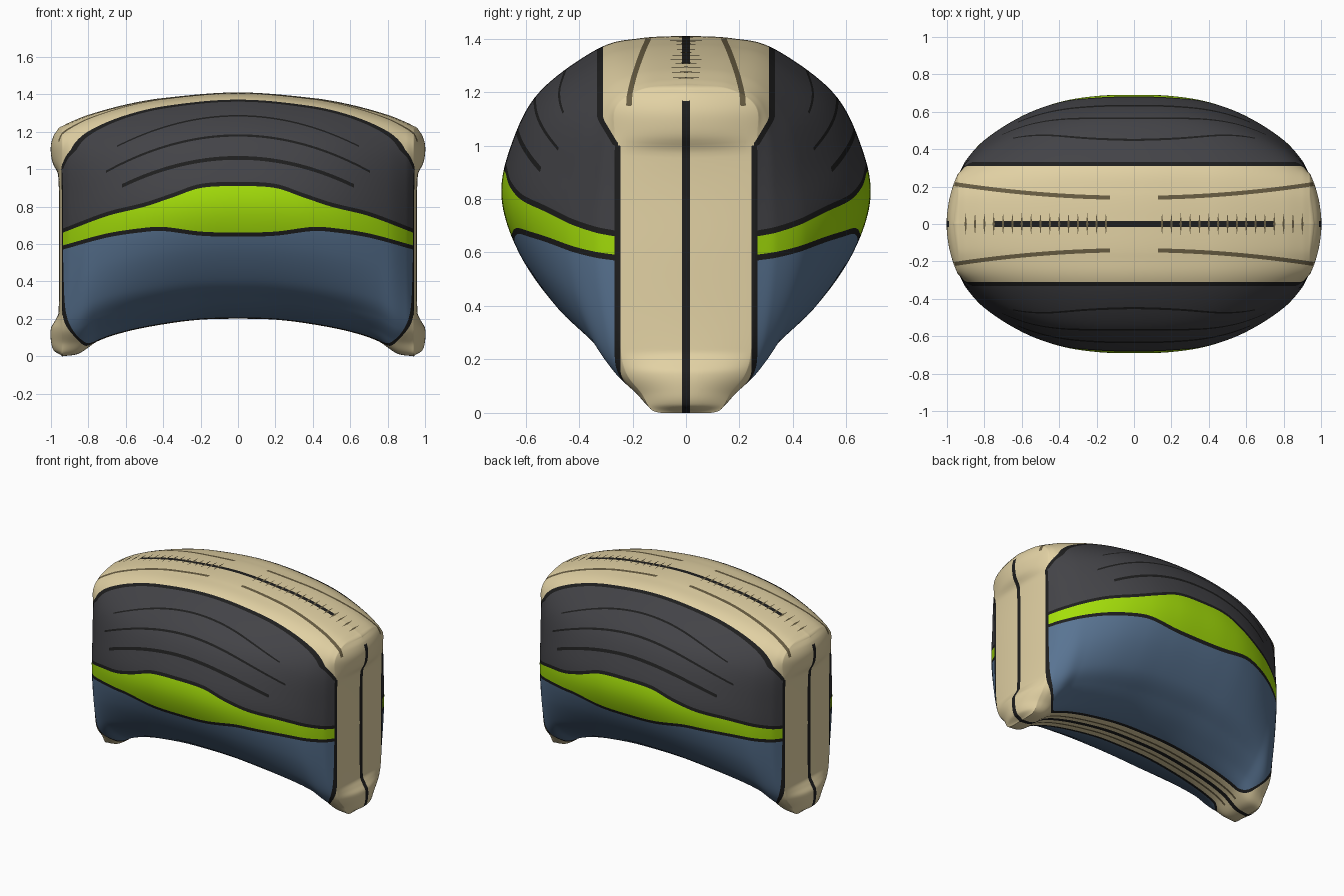
import bpy
import bmesh
from math import sin, cos, pi

default_cube = bpy.data.objects.get("Cube")
if default_cube:
    bpy.data.objects.remove(default_cube, do_unlink=True)


def make_material(name, colour):
    material = bpy.data.materials.new(name)
    material.use_nodes = True
    rgba = (*colour, 1.0)
    material.diffuse_color = rgba
    shader = material.node_tree.nodes["Principled BSDF"]
    shader.inputs["Base Color"].default_value = rgba
    return material


MATERIALS = [
    make_material("tan fabric", (0.76, 0.64, 0.37)),
    make_material("charcoal fabric", (0.056, 0.056, 0.063)),
    make_material("lime fabric", (0.37, 0.73, 0.003)),
    make_material("blue fabric", (0.10, 0.175, 0.29)),
    make_material("black piping", (0.013, 0.013, 0.013)),
    make_material("brown stitching", (0.14, 0.11, 0.055)),
]
TAN, CHARCOAL, LIME, BLUE, BLACK, BROWN = range(len(MATERIALS))


def finish(bm, name):
    mesh = bpy.data.meshes.new(name)
    bm.to_mesh(mesh)
    bm.free()
    for material in MATERIALS:
        mesh.materials.append(material)
    bpy.context.collection.objects.link(bpy.data.objects.new(name, mesh))


def spline(points, position):
    """Smooth curve through evenly parametrised points, position 0..1."""
    spans = len(points) - 1
    i = min(int(position * spans), spans - 1)
    f = position * spans - i
    a, b, c, d = (points[min(max(k, 0), spans)] for k in range(i - 1, i + 3))
    return tuple(
        q + 0.5 * f * (r - p + f * (2 * p - 5 * q + 4 * r - s + f * (3 * (q - r) + s - p)))
        for p, q, r, s in zip(a, b, c, d)
    )


def lookup(table, value):
    """Smooth interpolation through (input, output) pairs, level at the start."""
    if value <= table[0][0]:
        return table[0][1]
    last = len(table) - 1
    for i in range(last):
        (x0, y0), (x1, y1) = table[i], table[i + 1]
        if value <= x1:
            (xa, ya), (xb, yb) = table[max(i - 1, 0)], table[min(i + 2, last)]
            span = x1 - x0
            m0 = (y1 - ya) / (x1 - xa) * span if i else 0
            m1 = (yb - y0) / (xb - x0) * span
            f = (value - x0) / span
            g = 1 - f
            return (y0 * (1 + 2 * f) * g * g + m0 * f * g * g
                    + y1 * f * f * (3 - 2 * f) - m1 * f * f * g)
    return table[-1][1]


# Half-section profiles as (width, height fraction), bottom to top
MIDDLE = [(0, 0), (.12, .005), (.25, .04), (.36, .09), (.49, .17), (.625, .33),
          (.69, .5), (.655, .66), (.55, .825), (.33, .96), (.17, .993), (0, 1)]
END = [(0, 0), (.12, .005), (.165, .06), (.22, .12), (.24, .2), (.245, .33),
       (.25, .5), (.25, .66), (.26, .83), (.26, .93), (.16, .985), (0, 1)]

# Outlines along the half length
TOP = [(0, 1.41), (.4, 1.38), (.6, 1.345), (.8, 1.29), (.9, 1.25), (.94, 1.23)]
BOTTOM = [(0, .2), (.2, .195), (.4, .17), (.6, .13), (.75, .08), (.85, .015), (.94, 0)]
FULLNESS = [(0, 1), (.2, .985), (.4, .91), (.6, .74), (.8, .45), (.9, .2), (.94, .02)]
# How far the end panel reaches at each height
REACH = [(0, .95), (.03, .985), (.08, 1), (.15, 1), (.19, .978), (.23, .96), (.6, .957),
         (.97, .962), (1.03, .99), (1.08, 1), (1.13, 1), (1.18, .985), (1.21, .965)]
# Edges of the wavy stripe
STRIPE_TOP = [(0, .92), (.2, .91), (.35, .86), (.5, .81), (.7, .76), (.94, .67)]
STRIPE_BOTTOM = [(0, .65), (.2, .655), (.4, .68), (.5, .675), (.7, .645), (.94, .58)]
# Quilting lines: centre height, half length, half thickness
QUILTING = [(1.285, .65, .004), (1.18, .7, .006), (1.06, .62, .01)]

BODY_END = 0.94
BODY_STEPS, CAP_STEPS, HALF_STEPS = 76, 22, 120
ZIP, PIPING, SEAM, STITCH = 0.015, 0.022, 0.011, 0.011


def half_section(x):
    low, high, full = (lookup(t, x) for t in (BOTTOM, TOP, FULLNESS))
    points = []
    for k in range(HALF_STEPS + 1):
        a = spline(MIDDLE, k / HALF_STEPS)
        b = spline(END, k / HALF_STEPS)
        width, height = (p * full + q * (1 - full) for p, q in zip(a, b))
        points.append((max(width, 0), low + (high - low) * height))
    return points


def section_ring(x, closing=0.0):
    """Ring around the cushion; closing 0..1 draws the end panel shut."""
    squeeze = cos(closing * pi / 2)
    bulge = sin(closing * pi / 2) ** 1.9
    half = []
    for width, z in half_section(x):
        z += (0.6 - z) * 0.035 * (1 - squeeze)
        out = x + (lookup(REACH, z) - x) * bulge
        half.append((out, width * squeeze, z))
    return [(a, -b, c) for a, b, c in half] + [(a, b, c) for a, b, c in half[-2:0:-1]]


def gusset(x, y, z):
    """Distance outside the tan gusset that runs round the cushion."""
    if z > 1.0:
        return y - 0.25 - 0.06 * min((z - 1.0) / 0.1, 1)
    ramp = min(max((x - 0.75) / 0.17, 0), 1)
    return y - 0.1 - 0.145 * ramp * ramp * (3 - 2 * ramp)


def stripe_top(x, y, z):
    return z - lookup(STRIPE_TOP, x)


def stripe_bottom(x, y, z):
    return z - lookup(STRIPE_BOTTOM, x)


def quilt(x, y, z):
    return z + 0.39 * x * x


def stitching(x, y, z):
    return y - 0.14 - 0.08 * x * x


def from_centre(x, y, z):
    return y


def cut(bm, field, levels):
    """Slice the mesh along the lines where field equals each level."""
    for level in levels:
        value = {v: field(abs(v.co.x), abs(v.co.y), v.co.z) - level for v in bm.verts}
        fresh = []
        for edge in bm.edges[:]:
            a, b = edge.verts
            if value[a] * value[b] < 0:
                share = value[a] / (value[a] - value[b])
                fresh.append(bmesh.utils.edge_split(edge, a, share)[1])
        bmesh.ops.connect_verts(bm, verts=fresh)


def paint(x, y, z):
    x, y = abs(x), abs(y)
    outside = gusset(x, y, z)
    if outside < 0:
        if y < ZIP and (z < 1.17 or x < 0.75):
            return BLACK
        if z > 1.15 and x > 0.12 and abs(stitching(x, y, z)) < STITCH:
            return BROWN
        if x < 0.8 and z < 0.4 and 0.045 < y < 0.06:
            return BROWN
        return TAN
    upper, lower = stripe_top(x, y, z), stripe_bottom(x, y, z)
    if outside < PIPING or min(abs(upper), abs(lower)) < SEAM:
        return BLACK
    if lower < 0:
        return BLUE
    if upper < 0:
        return LIME
    for peak, reach, thick in QUILTING:
        if x < reach and abs(quilt(x, y, z) - peak) < thick:
            return BLACK
    return CHARCOAL


# Cushion body: one half lofted from the middle, closed by the end panel
bm = bmesh.new()
rings = [section_ring(BODY_END * sin(i / BODY_STEPS * 1.2) / sin(1.2)) for i in range(BODY_STEPS + 1)]
rings += [section_ring(BODY_END, i / CAP_STEPS) for i in range(1, CAP_STEPS + 1)]
rings = [[(-x, y, z) for x, y, z in ring] for ring in rings[:0:-1]] + rings
loops = [[bm.verts.new(p) for p in ring] for ring in rings]
for first, second in zip(loops, loops[1:]):
    count = len(first)
    for k in range(count):
        n = (k + 1) % count
        bm.faces.new((first[k], second[k], second[n], first[n]))
bmesh.ops.remove_doubles(bm, verts=bm.verts[:], dist=0.0001)
bmesh.ops.recalc_face_normals(bm, faces=bm.faces[:])

# Panels, piping and stitching, cut cleanly into the surface
cut(bm, gusset, (0, PIPING))
cut(bm, stripe_top, (-SEAM, SEAM))
cut(bm, stripe_bottom, (-SEAM, SEAM))
cut(bm, stitching, (-STITCH, STITCH))
cut(bm, from_centre, (ZIP, 0.045, 0.06))
cut(bm, quilt, [peak + side * thick for peak, _, thick in QUILTING for side in (-1, 1)])
for face in bm.faces:
    face.material_index = paint(*face.calc_center_median())
    face.smooth = True
finish(bm, "cushion_body")

# Zip teeth: slim flat diamonds across the seam
bm = bmesh.new()
for side in (-1, 1):
    for i in range(16):
        x = 0.15 + 0.05 * i
        z = lookup(TOP, x) + 0.003
        drop = lookup(TOP, x - 0.006) - lookup(TOP, x)
        corners = [(x - 0.006, 0, z + drop), (x, -0.06, z),
                   (x + 0.006, 0, z - drop), (x, 0.06, z)]
        face = bm.faces.new([bm.verts.new((side * a, b, c)) for a, b, c in corners])
        face.material_index = BROWN
bmesh.ops.recalc_face_normals(bm, faces=bm.faces[:])
for face in bm.faces:
    if face.normal.z < 0:
        face.normal_flip()
finish(bm, "zip_teeth")
